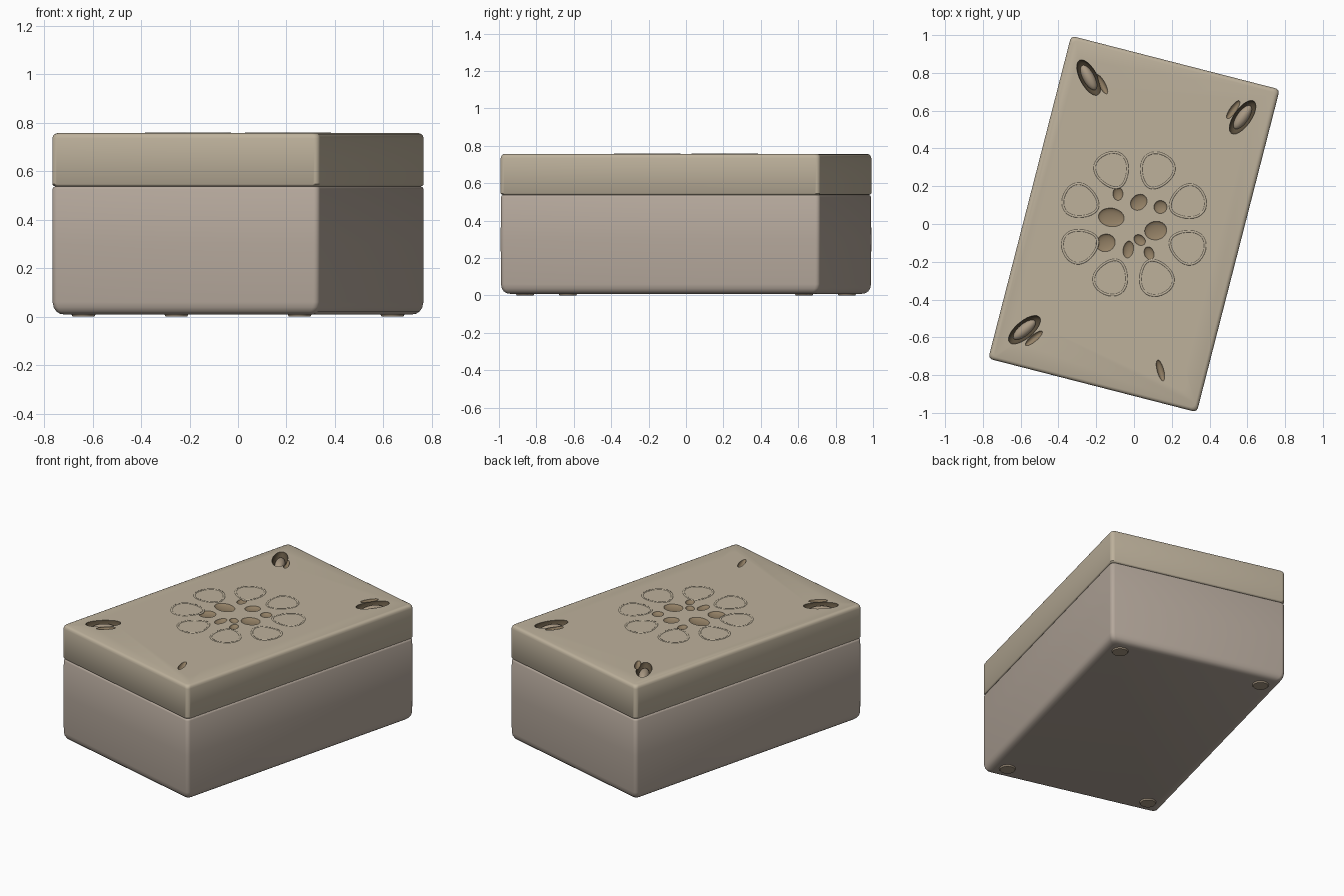
import bpy, bmesh, math
from mathutils import Matrix

if "Cube" in bpy.data.objects:
    bpy.data.objects.remove(bpy.data.objects["Cube"])

TURN = Matrix.Rotation(math.radians(-14.4), 4, 'Z')
HX, HY, TOP = 0.57, 0.882, 0.757


def material(name, r, g, b):
    m = bpy.data.materials.new(name)
    m.diffuse_color = (r, g, b, 1)
    m.use_nodes = True
    m.node_tree.nodes["Principled BSDF"].inputs["Base Color"].default_value = m.diffuse_color
    return m


BODY = material("stone_body", 0.46, 0.39, 0.33)
LID = material("stone_lid", 0.51, 0.44, 0.33)
DENT = material("brown_recess", 0.29, 0.215, 0.13)
DARK = material("dark_recess", 0.10, 0.075, 0.045)
INLAY = material("inlay", 0.40, 0.32, 0.23)


def finish(name, bm, mat):
    bmesh.ops.recalc_face_normals(bm, faces=bm.faces)
    me = bpy.data.meshes.new(name)
    bm.to_mesh(me)
    bm.free()
    me.materials.append(mat)
    ob = bpy.data.objects.new(name, me)
    bpy.context.collection.objects.link(ob)
    return ob


def activate(ob):
    bpy.ops.object.select_all(action='DESELECT')
    ob.select_set(True)
    bpy.context.view_layer.objects.active = ob


def smooth(ob, deg=35):
    activate(ob)
    bpy.ops.object.shade_smooth_by_angle(angle=math.radians(deg))


def rounded_block(name, profile, mat, radius=0.024, seg=5):
    """Loft rounded rectangles through (height, inset) pairs."""
    bm = bmesh.new()
    rings = []
    for z, inset in profile:
        ring = []
        for k, (sx, sy) in enumerate(((1, 1), (-1, 1), (-1, -1), (1, -1))):
            for i in range(seg + 1):
                a = math.pi / 2 * (k + i / seg)
                x = sx * (HX - inset - radius) + radius * math.cos(a)
                y = sy * (HY - inset - radius) + radius * math.sin(a)
                ring.append(bm.verts.new((x, y, z)))
        rings.append(ring)
    n = len(rings[0])
    for a, b in zip(rings, rings[1:]):
        for i in range(n):
            bm.faces.new((a[i], a[(i + 1) % n], b[(i + 1) % n], b[i]))
    bm.faces.new(rings[0])
    bm.faces.new(rings[-1])
    bm.transform(TURN)
    return finish(name, bm, mat)


def ellipsoid(name, x, y, z, rx, ry, rz, deg, mat):
    bm = bmesh.new()
    bmesh.ops.create_uvsphere(bm, u_segments=24, v_segments=12, radius=1)
    bm.transform(Matrix.Translation((x, y, z))
                 @ Matrix.Rotation(math.radians(deg), 4, 'Z')
                 @ Matrix.Diagonal((rx, ry, rz, 1)))
    return finish(name, bm, mat)


def carve(target, cutter):
    cutter.hide_render = True
    mod = target.modifiers.new("carve", 'BOOLEAN')
    mod.operation, mod.solver, mod.object = 'DIFFERENCE', 'EXACT', cutter
    mod.material_mode = 'TRANSFER'
    activate(target)
    bpy.ops.object.modifier_apply(modifier=mod.name)
    bpy.data.objects.remove(cutter)


# Box body with soft lower edge, and lid meeting it at a shallow seam
body = rounded_block("box_body", [
    (0.008, 0.045), (0.012, 0.026), (0.022, 0.013), (0.038, 0.005), (0.06, 0.001),
    (0.3, 0.0), (0.526, 0.001), (0.533, 0.004), (0.538, 0.011)], BODY)
lid = rounded_block("box_lid", [
    (0.537, 0.011), (0.540, 0.004), (0.546, 0.0), (0.735, 0.0),
    (0.746, 0.003), (0.753, 0.008), (TOP, 0.018)], LID)

# Corner hollows: x, y, angle, then the narrow side cut x, y
corners = [(-0.24, 0.775, 118, -0.17, 0.74), (0.575, 0.565, 55, 0.525, 0.605),
           (-0.58, -0.56, 40, -0.53, -0.605), (0.23, -0.78, 105, 0.14, -0.775)]
for i, (x, y, deg, sx, sy) in enumerate(corners):
    carve(lid, ellipsoid("hollow_cutter", x, y, TOP + 0.002, 0.105, 0.046, 0.045, deg, DARK))
    carve(lid, ellipsoid("sliver_cutter", sx, sy, TOP + 0.002, 0.058, 0.018, 0.02, deg, DENT))
    ob = ellipsoid(f"corner_inlay_{i + 1}", x, y, TOP - 0.035, 0.075, 0.031, 0.03, deg, INLAY)
    smooth(ob)

# Central flower: small rounded hollows, x, y, half sizes, angle
cells = [(-0.085, 0.16, .027, .036, 0), (0.025, 0.115, .048, .04, 40),
         (0.14, 0.09, .035, .035, 0), (-0.12, 0.035, .07, .05, -8),
         (0.115, -0.035, .06, .05, 10), (-0.15, -0.10, .052, .047, 20),
         (-0.03, -0.135, .028, .046, -10), (0.08, -0.155, .026, .036, 20),
         (0.03, -0.085, .034, .026, -40)]
for x, y, rx, ry, deg in cells:
    carve(lid, ellipsoid("petal_cutter", x, y, TOP + 0.002, rx, ry, 0.015, deg, DENT))
for ob in (body, lid):
    smooth(ob)


# Faint raised outlines of the outer petals
def petal(name, angle, dist, length, width):
    cu = bpy.data.curves.new(name, 'CURVE')
    cu.dimensions, cu.bevel_depth, cu.bevel_resolution = '3D', 0.007, 2
    sp = cu.splines.new('POLY')
    sp.points.add(27)
    sp.use_cyclic_u = True
    for i, p in enumerate(sp.points):
        t = 2 * math.pi * i / 28
        u = dist + length * math.cos(t)
        v = width * math.sin(t) * (1 + 0.25 * math.cos(t))
        c, s = math.cos(angle), math.sin(angle)
        p.co = (u * c - v * s, u * s + v * c, TOP - 0.004, 1)
    cu.materials.append(LID)
    ob = bpy.data.objects.new(name, cu)
    bpy.context.collection.objects.link(ob)


for i in range(8):
    petal(f"outer_petal_{i + 1}", math.radians(22 + 45 * i), 0.305, 0.095, 0.085)

# Low round feet under the corners
for i, (sx, sy) in enumerate(((1, 1), (-1, 1), (-1, -1), (1, -1))):
    bm = bmesh.new()
    bmesh.ops.create_cone(bm, cap_ends=True, segments=24, radius1=0.045,
                          radius2=0.055, depth=0.02)
    bm.transform(TURN @ Matrix.Translation((sx * 0.46, sy * 0.77, 0.01)))
    smooth(finish(f"foot_{i + 1}", bm, INLAY))
